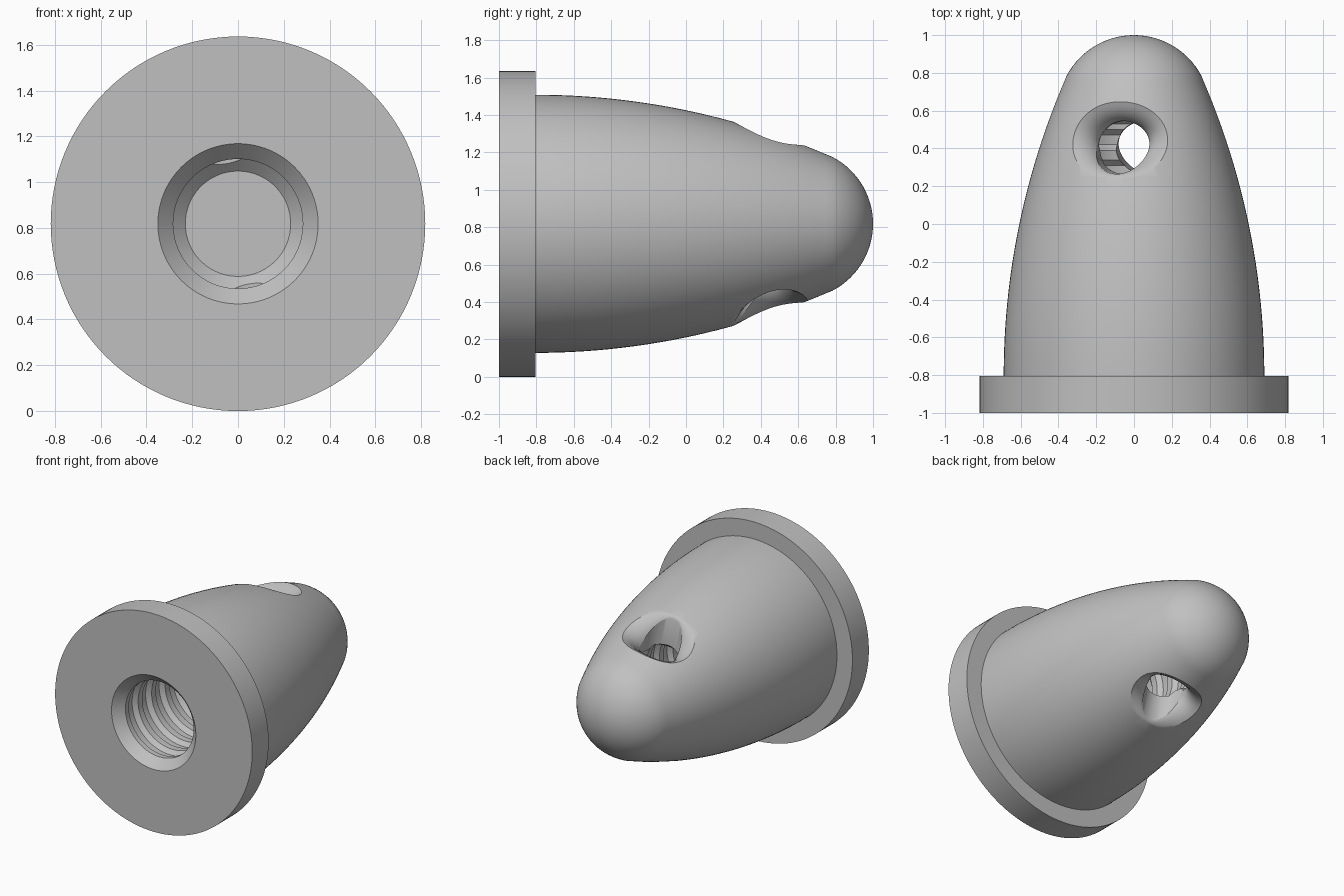
import bpy, bmesh, math

if "Cube" in bpy.data.objects:
    bpy.data.objects.remove(bpy.data.objects["Cube"], do_unlink=True)

SEG = 128
AXIS_Z = 0.818
ARC = 3.95        # radius of the side curve
BASE_R = 0.69     # body radius at the flange
BASE_Y = -0.805
TIP = 0.4045      # angle where the side curve meets the round tip
TIP_Y, TIP_R = 0.597, 0.403

metal = bpy.data.materials.new("grey_metal")
metal.use_nodes = True
metal.diffuse_color = (0.53, 0.53, 0.53, 1)
metal.node_tree.nodes["Principled BSDF"].inputs["Base Color"].default_value = (0.53, 0.53, 0.53, 1)


def body_radius(y):
    d = y - BASE_Y
    return BASE_R - ARC + math.sqrt(ARC * ARC - d * d)


def make_object(name, bm):
    bmesh.ops.recalc_face_normals(bm, faces=bm.faces)
    mesh = bpy.data.meshes.new(name)
    bm.to_mesh(mesh)
    bm.free()
    mesh.materials.append(metal)
    obj = bpy.data.objects.new(name, mesh)
    bpy.context.collection.objects.link(obj)
    return obj


def loft(bm, rings):
    """Skin rings of points; a ring of one point is a pole."""
    rows = [[bm.verts.new(p) for p in ring] for ring in rings]
    for a, b in zip(rows, rows[1:]):
        n = max(len(a), len(b))
        for i in range(n):
            j = (i + 1) % n
            if len(a) == 1:
                bm.faces.new((a[0], b[i], b[j]))
            elif len(b) == 1:
                bm.faces.new((a[i], b[0], a[j]))
            else:
                bm.faces.new((a[i], b[i], b[j], a[j]))
    return rows


def circle(r, y):
    if r == 0:
        return [(0, y, AXIS_Z)]
    angles = [2 * math.pi * i / SEG for i in range(SEG)]
    return [(r * math.cos(a), y, AXIS_Z + r * math.sin(a)) for a in angles]


# Threaded bore, from its blind end out to the mouth
CREST, ROOT, PITCH = 0.283, 0.312, 0.16
profile = [(0, 0.58), (0.23, 0.58), (CREST, 0.53)]
for k in range(9):
    y = 0.5 - k * PITCH
    profile += [(CREST, y), (ROOT, y - 0.03), (ROOT, y - 0.08), (CREST, y - 0.11)]
profile += [(CREST, -0.93), (0.35, -1)]

# Flange, curved side and round tip
profile += [(0.818, -1), (0.818, BASE_Y)]
for k in range(25):
    t = TIP * k / 24
    profile.append((BASE_R - ARC + ARC * math.cos(t), BASE_Y + ARC * math.sin(t)))
for k in range(1, 17):
    t = TIP + (math.pi / 2 - TIP) * k / 16
    profile.append((0 if k == 16 else TIP_R * math.cos(t), TIP_Y + TIP_R * math.sin(t)))

bm = bmesh.new()
loft(bm, [circle(r, y) for r, y in profile])
nut = make_object("flanged_nose_nut", bm)


# Tilted cross hole with a flared mouth on each side
HOLE_R, HOLE_Y, TILT = 0.14, 0.405, math.radians(10)


def hole_ring(step, height=None):
    """step 0 is the straight hole, 1 is the flared rim on the surface."""
    ring = []
    for i in range(64):
        a = 2 * math.pi * i / 64
        c, s = math.cos(a), math.sin(a)
        flare = 0.115 + 0.037 * s - 0.047 * s * s
        rim = HOLE_R + flare
        rim_h = math.sqrt(body_radius(HOLE_Y + rim * s) ** 2 - (rim * c) ** 2)
        t = step * math.pi / 2
        r = HOLE_R + flare * (0.6 * (1 - math.cos(t)) + 0.4 * step)
        drop = 0.85 * flare * (1 - 0.6 * math.sin(t) - 0.4 * step)
        h = rim_h + 0.002 - drop if height is None else height
        ring.append((r * c, HOLE_Y + r * s, h))
    return ring


def place(point, angle):
    x, y, h = point
    return (x * math.cos(angle) - h * math.sin(angle), y,
            AXIS_Z + x * math.sin(angle) + h * math.cos(angle))


for side, angle in (("upper", TILT), ("lower", TILT + math.pi)):
    rings = [hole_ring(0, 0.0)] + [hole_ring(k / 5) for k in range(6)] + [hole_ring(1, 0.9)]
    bm = bmesh.new()
    rows = loft(bm, [[place(p, angle) for p in ring] for ring in rings])
    bm.faces.new(rows[0])
    bm.faces.new(rows[-1])
    cutter = make_object(side + "_hole_cutter", bm)
    cutter.hide_render = True
    cut = nut.modifiers.new(side + "_hole", "BOOLEAN")
    cut.operation = "DIFFERENCE"
    cut.solver = "EXACT"
    cut.object = cutter
    bpy.context.view_layer.objects.active = nut
    bpy.ops.object.modifier_apply(modifier=cut.name)
    bpy.data.objects.remove(cutter, do_unlink=True)

# Smooth curves, crisp edges
bpy.ops.object.select_all(action="DESELECT")
nut.select_set(True)
bpy.context.view_layer.objects.active = nut
bpy.ops.object.shade_smooth_by_angle(angle=math.radians(28))
